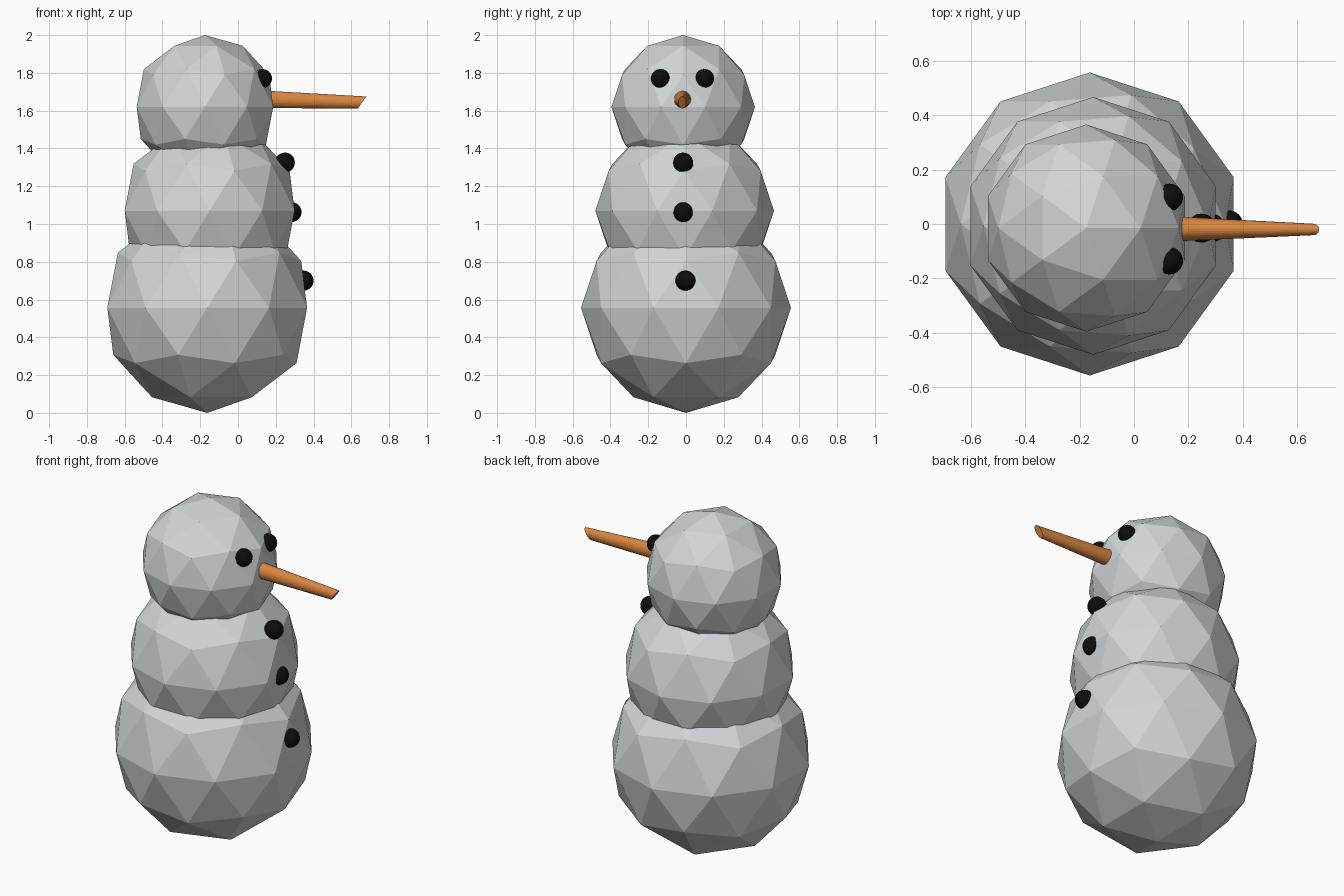
import bpy
import math

cube = bpy.data.objects.get("Cube")
if cube:
    bpy.data.objects.remove(cube, do_unlink=True)


def make_material(name, color):
    mat = bpy.data.materials.new(name)
    mat.use_nodes = True
    rgba = (*color, 1.0)
    mat.diffuse_color = rgba
    bsdf = next(n for n in mat.node_tree.nodes if n.type == 'BSDF_PRINCIPLED')
    bsdf.inputs["Base Color"].default_value = rgba
    return mat


def finish(name, mat):
    obj = bpy.context.object
    obj.name = name
    obj.data.name = name
    obj.data.materials.append(mat)
    return obj


snow = make_material("snow grey", (0.64, 0.67, 0.68))
coal = make_material("coal black", (0.004, 0.004, 0.004))
carrot = make_material("carrot orange", (0.70, 0.24, 0.05))

# Three faceted snowballs, stacked and overlapping
snowballs = {
    "lower_body": ((-0.163, 0.0, 0.556), 0.556),
    "middle_body": ((-0.150, -0.007, 1.07), 0.473),
    "head": ((-0.175, -0.015, 1.62), 0.38),
}
for name, (centre, radius) in snowballs.items():
    bpy.ops.mesh.primitive_ico_sphere_add(subdivisions=2, radius=radius, location=centre)
    finish(name, snow)

# Coal eyes and buttons, half sunk into the snow
coals = {
    "eye_left": ((0.130, 0.098, 1.77), 0.05),
    "eye_right": ((0.130, -0.135, 1.77), 0.05),
    "button_top": ((0.248, -0.015, 1.325), 0.053),
    "button_middle": ((0.283, -0.015, 1.063), 0.053),
    "button_bottom": ((0.347, -0.003, 0.70), 0.053),
}
for name, (centre, radius) in coals.items():
    bpy.ops.mesh.primitive_uv_sphere_add(segments=32, ring_count=16, radius=radius, location=centre)
    finish(name, coal)

# Carrot nose: a tapered cylinder along x with a slanted tip
base_x, tip_x = 0.14, 0.657
base_radius, tip_width, tip_height, slant = 0.046, 0.021, 0.032, 0.023
bpy.ops.mesh.primitive_cylinder_add(vertices=32, radius=1, depth=2)
nose = finish("carrot_nose", carrot)
for vert in nose.data.vertices:
    across, up, along = vert.co
    if along > 0:
        vert.co = (tip_x + slant * up, -0.020 + tip_width * across, 1.643 + tip_height * up)
    else:
        vert.co = (base_x, -0.018 + base_radius * across, 1.660 + base_radius * up)
